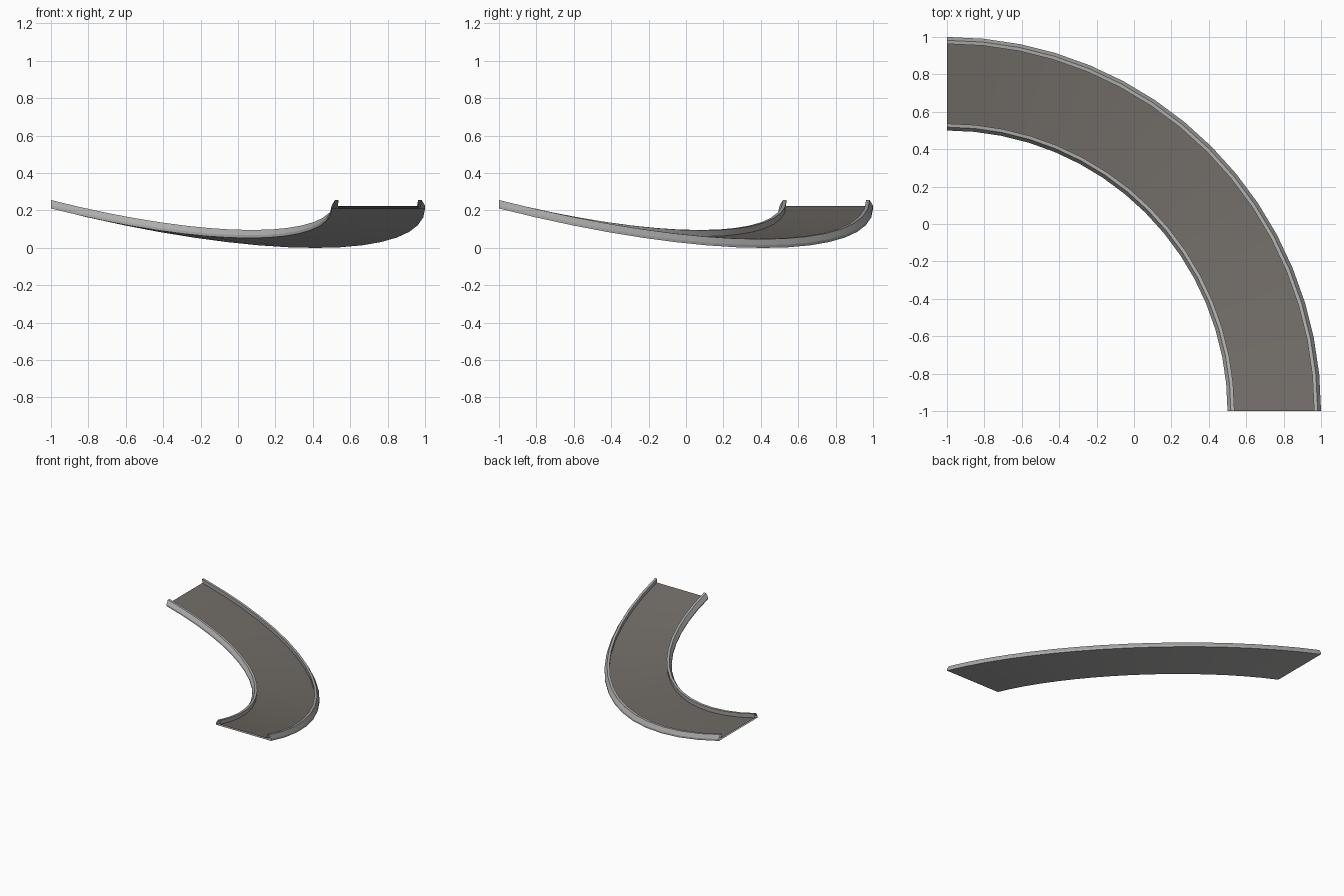
import bpy, math

if "Cube" in bpy.data.objects:
    bpy.data.objects.remove(bpy.data.objects["Cube"])

SEG = 16
CX = CY = -1.0            # centre of the quarter bend
DIP = 0.36                # how strongly the bend sags in the middle


def material(name, c):
    m = bpy.data.materials.new(name)
    m.diffuse_color = (*c, 1)
    m.use_nodes = True
    m.node_tree.nodes["Principled BSDF"].inputs["Base Color"].default_value = m.diffuse_color
    return m


grey = material("light grey concrete", (0.42, 0.42, 0.415))
brown = material("warm grey road", (0.165, 0.149, 0.132))


def sweep(name, profile, mat, closed):
    """Sweep a (radius, height) profile, open-ended, round the dipping bend."""
    n = len(profile)
    verts, faces = [], []
    for i in range(SEG + 1):
        a = math.pi / 2 * i / SEG
        sag = DIP * (math.cos(a - math.pi / 4) - math.cos(math.pi / 4))
        for r, h in profile:
            verts.append((CX + r * math.cos(a), CY + r * math.sin(a), h - r * sag))
    for i in range(SEG):
        for j in range(n if closed else n - 1):
            k = (j + 1) % n
            faces.append((i * n + j, i * n + k, (i + 1) * n + k, (i + 1) * n + j))
    me = bpy.data.meshes.new(name)
    me.from_pydata(verts, [], faces)
    me.materials.append(mat)
    ob = bpy.data.objects.new(name, me)
    bpy.context.collection.objects.link(ob)
    bpy.context.view_layer.objects.active = ob
    ob.select_set(True)
    bpy.ops.object.shade_smooth_by_angle(angle=math.radians(20))
    ob.select_set(False)
    return ob


# half of the kerb outline, from the road edge over the top to the bottom corner
kerb = [(0.215, 0.222), (0.213, 0.255), (0.232, 0.255), (0.25, 0.225), (0.25, 0.21)]

# concrete body: both kerbs and the underside, mirrored about the centre line;
# the profile runs clockwise so that the faces look outward
inner = [(1.75 - d, h) for d, h in kerb]
outer = [(1.75 + d, h) for d, h in kerb]
sweep("kerbs_and_underside", inner + outer[::-1], grey, False)

# road surface between the kerbs, facing up
sweep("road_surface", [(1.965, 0.222), (1.535, 0.222)], brown, False).data.flip_normals()
bpy.data.objects["road_surface"].data.update()

# make sure the road faces up
road = bpy.data.objects["road_surface"].data
if road.polygons[0].normal.z < 0:
    road.flip_normals()
